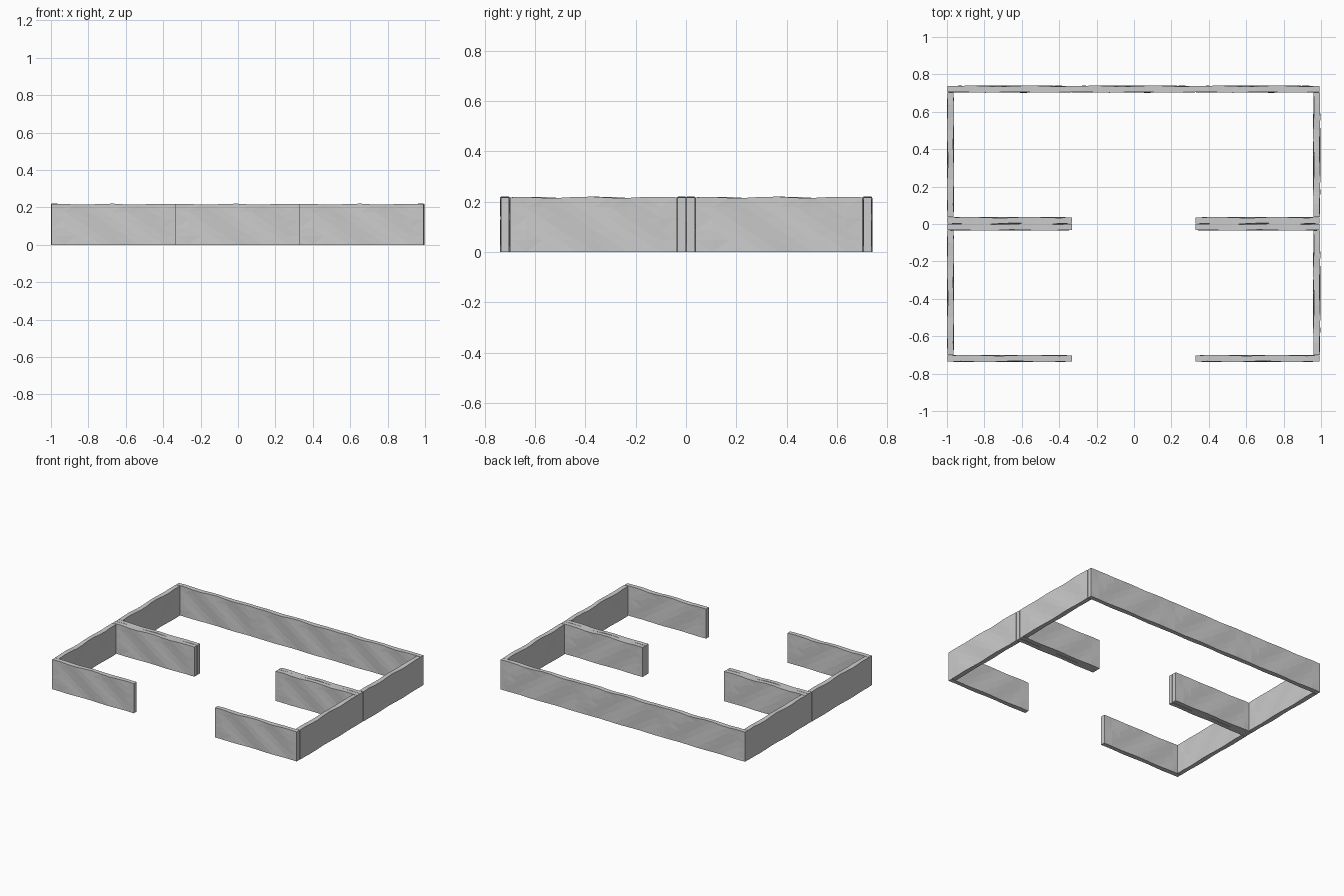
import bpy, bmesh, math
from mathutils import Matrix

if "Cube" in bpy.data.objects:
    bpy.data.objects.remove(bpy.data.objects["Cube"])

LENGTH, THICK, HEIGHT = 0.664, 0.033, 0.217


def make_panel_mesh():
    """One low-poly, roughly plastered wall panel along x, standing on z = 0."""
    bm = bmesh.new()
    bmesh.ops.create_cube(bm, size=1)
    bmesh.ops.transform(bm, matrix=Matrix.Translation((0, 0, 0.5)), verts=bm.verts)
    # cut columns and rows
    for i in range(1, 10):
        bmesh.ops.bisect_plane(bm, geom=bm.verts[:] + bm.edges[:] + bm.faces[:],
                               plane_co=(i / 10 - 0.5, 0, 0), plane_no=(1, 0, 0))
    for h in (0.22, 0.4, 0.62, 0.82):
        bmesh.ops.bisect_plane(bm, geom=bm.verts[:] + bm.edges[:] + bm.faces[:],
                               plane_co=(0, 0, h), plane_no=(0, 0, 1))
    # gentle waves in the faces and along the top edge
    for v in bm.verts:
        u, h, side = v.co.x, v.co.z, math.copysign(1, v.co.y)
        fade = 1 - (2 * abs(u)) ** 6
        wave = 0.0028 * math.sin(13 * u + 5 * h + 0.8 * side) * fade
        top = 0.003 * math.sin(15 * u + 2.2) * fade if h > 0.95 else 0
        v.co = (u * LENGTH, side * (THICK / 2 + wave), h * HEIGHT + top)
    bmesh.ops.triangulate(bm, faces=bm.faces[:])
    mesh = bpy.data.meshes.new("wall_panel")
    bm.to_mesh(mesh)
    bm.free()
    return mesh


panel = make_panel_mesh()


def wall(name, x, y, turn=0):
    ob = bpy.data.objects.new(name, panel)
    ob.location = (x, y, 0)
    ob.rotation_euler.z = math.radians(turn)
    bpy.context.collection.objects.link(ob)


# back wall: three panels in a row
for i, x in enumerate((-0.664, -0.002, 0.66)):
    wall(f"back_wall_{i + 1}", x, 0.721)

# each side: front stub, doubled middle partition, two side walls
for side, x_stub, x_side, turn in (("left", -0.664, -0.981, -90), ("right", 0.66, 0.977, 90)):
    wall(f"{side}_front_wall", x_stub, -0.719)
    wall(f"{side}_partition_front", x_stub, -0.0165)
    wall(f"{side}_partition_back", x_stub, 0.0185)
    wall(f"{side}_side_wall_front", x_side, -0.368, turn)
    wall(f"{side}_side_wall_back", x_side, 0.37, turn)
